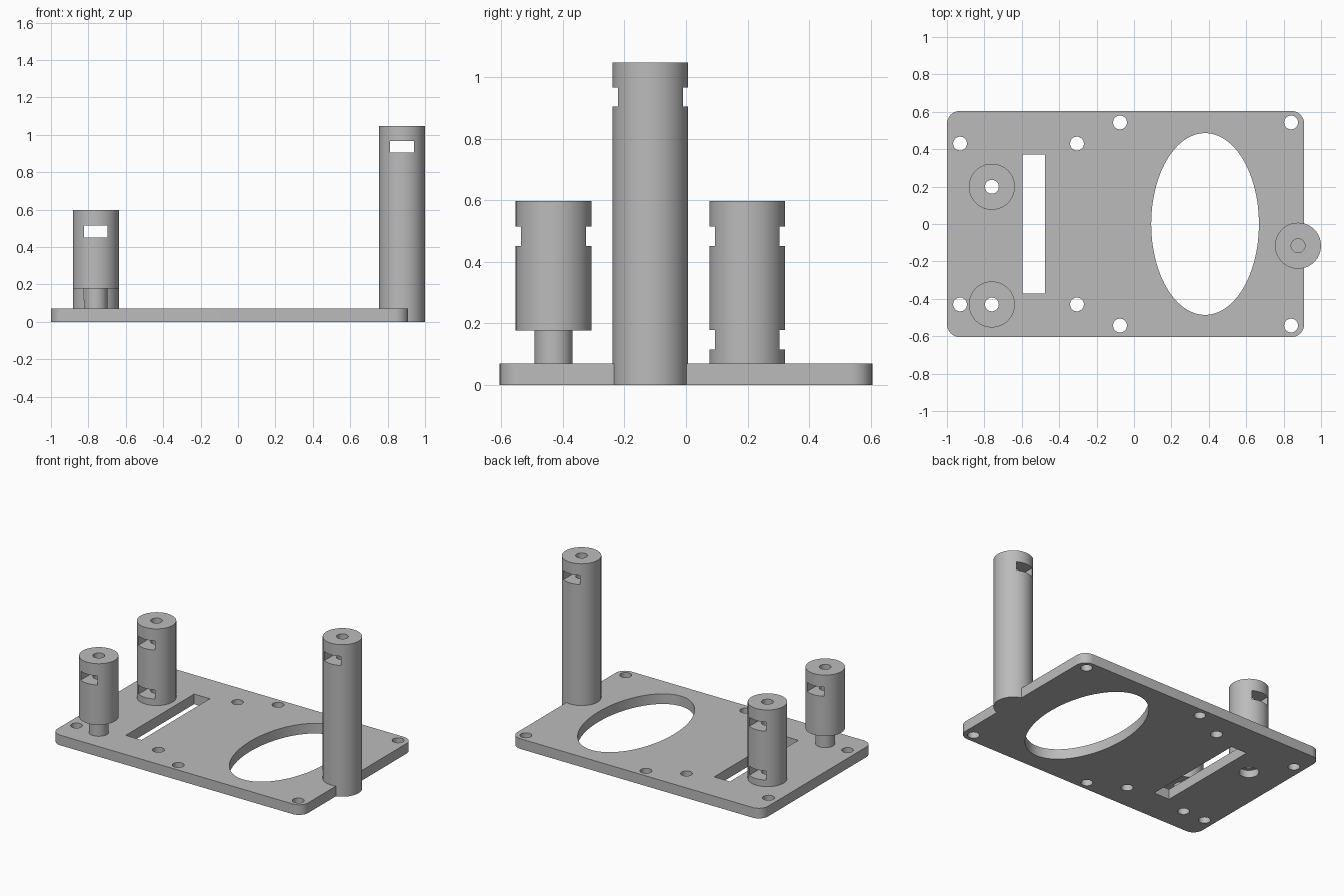
import bpy
import math

if "Cube" in bpy.data.objects:
    bpy.data.objects.remove(bpy.data.objects["Cube"], do_unlink=True)

PLATE_TOP = 0.07
POST_R, BORE_R, STEM_R = 0.123, 0.037, 0.062
SLOT_W, SLOT_H = 0.126, 0.063

grey = bpy.data.materials.new("plain grey")
grey.use_nodes = True
grey.diffuse_color = (0.5, 0.5, 0.5, 1)
grey.node_tree.nodes["Principled BSDF"].inputs["Base Color"].default_value = (0.5, 0.5, 0.5, 1)


def finish(ob, name):
    ob.name = name
    ob.data.materials.clear()
    ob.data.materials.append(grey)
    return ob


def cylinder(name, x, y, z0, z1, rx, ry=None, sides=64):
    bpy.ops.mesh.primitive_cylinder_add(vertices=sides, radius=1, depth=1,
                                        location=(x, y, (z0 + z1) / 2))
    ob = bpy.context.object
    ob.scale = (rx, ry or rx, z1 - z0)
    bpy.ops.object.transform_apply(location=False, rotation=False, scale=True)
    return finish(ob, name)


def box(name, x, y, z0, z1, width, length):
    bpy.ops.mesh.primitive_cube_add(size=1, location=(x, y, (z0 + z1) / 2))
    ob = bpy.context.object
    ob.scale = (width, length, z1 - z0)
    bpy.ops.object.transform_apply(location=False, rotation=False, scale=True)
    return finish(ob, name)


def apply_boolean(ob, other, operation="DIFFERENCE"):
    bpy.context.view_layer.objects.active = ob
    mod = ob.modifiers.new("Boolean", "BOOLEAN")
    mod.operation = operation
    mod.solver = "EXACT"
    mod.object = other
    bpy.ops.object.modifier_apply(modifier=mod.name)
    bpy.data.objects.remove(other, do_unlink=True)


def shade(ob):
    bpy.ops.object.select_all(action="DESELECT")
    ob.select_set(True)
    bpy.context.view_layer.objects.active = ob
    bpy.ops.object.shade_smooth_by_angle(angle=math.radians(30))


def cut_nut_slot(post, x, y, z):
    apply_boolean(post, box("slot_cutter", x, y, z, z + SLOT_H, SLOT_W, 0.4))


# Base plate with rounded upright corners
plate = box("base_plate", -0.045, 0, 0, PLATE_TOP, 1.91, 1.21)
bevel = plate.modifiers.new("Corners", "BEVEL")
bevel.width = 0.07
bevel.segments = 10
bevel.limit_method = "WEIGHT"
weights = plate.data.attributes.new("bevel_weight_edge", "FLOAT", "EDGE")
for edge in plate.data.edges:
    a, b = (plate.data.vertices[i].co for i in edge.vertices)
    weights.data[edge.index].value = 1.0 if abs(a.z - b.z) > 0.01 else 0.0
bpy.context.view_layer.objects.active = plate
bpy.ops.object.modifier_apply(modifier=bevel.name)

# Plate openings: oval, long slot and mounting holes
apply_boolean(plate, cylinder("oval_cutter", 0.38, 0, -0.1, 0.2, 0.288, 0.486, 96))
apply_boolean(plate, box("long_slot_cutter", -0.535, 0, -0.1, 0.2, 0.12, 0.744))
for x, y in ((-0.93, 0.43), (-0.305, 0.43), (-0.075, 0.543), (0.84, 0.543)):
    for side in (1, -1):
        apply_boolean(plate, cylinder("hole_cutter", x, y * side, -0.1, 0.2, BORE_R, sides=32))

# Notch where the tall post passes the plate edge
TALL_X, TALL_Y = 0.877, -0.116
apply_boolean(plate, cylinder("notch_cutter", TALL_X, TALL_Y, -0.1, 0.2, POST_R))

# Bores under the short posts, with a recess beneath the rear one
SHORT_X, REAR_Y, FRONT_Y = -0.76, 0.199, -0.43
for y in (REAR_Y, FRONT_Y):
    apply_boolean(plate, cylinder("bore_cutter", SHORT_X, y, -0.1, 0.2, BORE_R, sides=32))
apply_boolean(plate, cylinder("recess_cutter", SHORT_X, REAR_Y, -0.1, 0.05, STEM_R))
shade(plate)

# Tall post with a blind bore
tall = cylinder("tall_post", TALL_X, TALL_Y, 0, 1.047, POST_R)
apply_boolean(tall, cylinder("bore_cutter", TALL_X, TALL_Y, 0.83, 1.2, BORE_R, sides=32))
cut_nut_slot(tall, TALL_X, TALL_Y, 0.904)
shade(tall)

# Rear short post with two nut slots
rear = cylinder("rear_short_post", SHORT_X, REAR_Y, PLATE_TOP, 0.598, POST_R)
apply_boolean(rear, cylinder("bore_cutter", SHORT_X, REAR_Y, -0.1, 0.8, BORE_R, sides=32))
for z in (0.115, 0.452):
    cut_nut_slot(rear, SHORT_X, REAR_Y, z)
shade(rear)

# Front short post raised on a narrow stem
front = cylinder("front_short_post", SHORT_X, FRONT_Y, 0.177, 0.598, POST_R)
apply_boolean(front, cylinder("stem", SHORT_X, FRONT_Y, PLATE_TOP, 0.2, STEM_R), "UNION")
apply_boolean(front, cylinder("bore_cutter", SHORT_X, FRONT_Y, -0.1, 0.8, BORE_R, sides=32))
cut_nut_slot(front, SHORT_X, FRONT_Y, 0.452)
shade(front)
